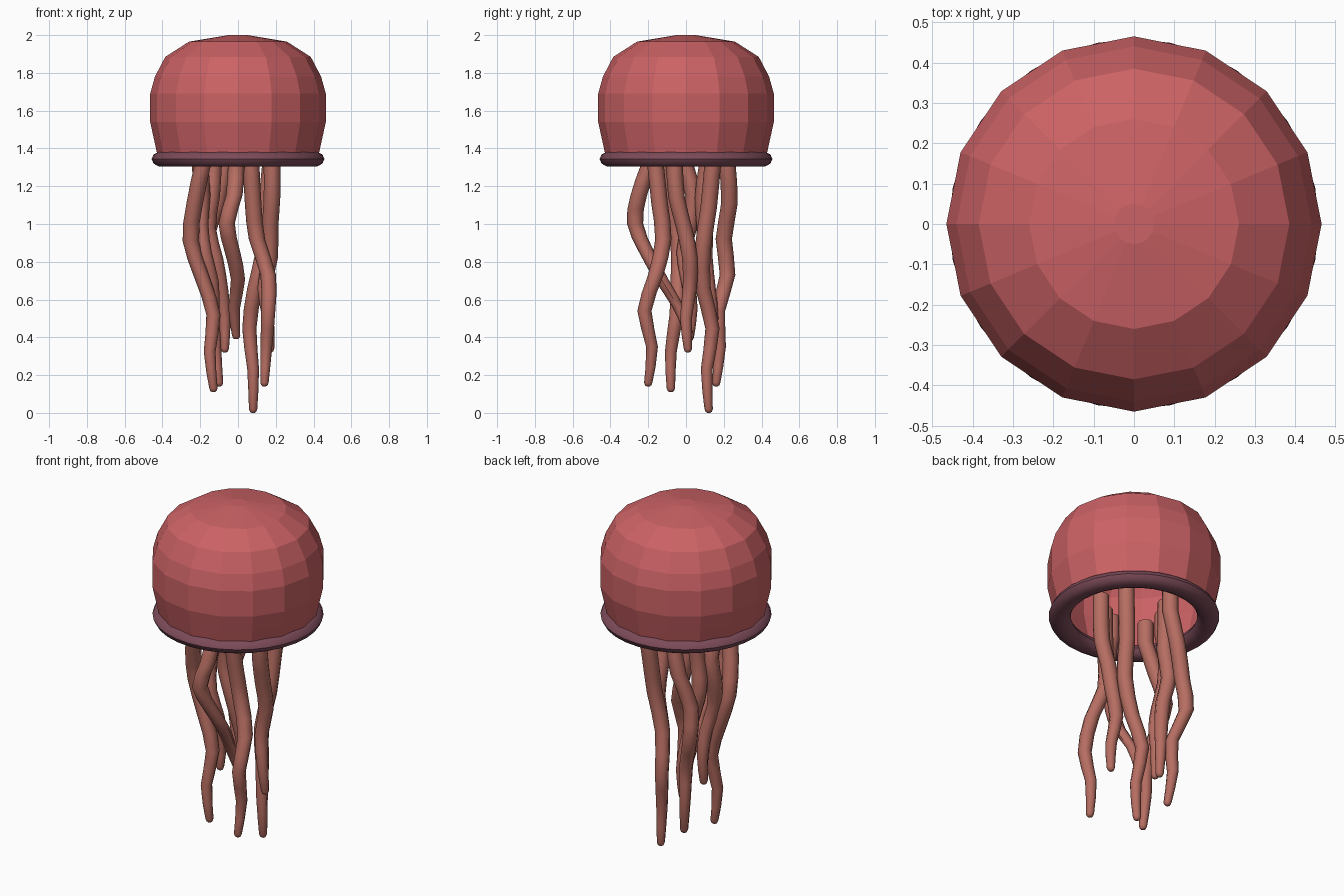
import bpy
import bmesh
import math
from mathutils import Vector

default_cube = bpy.data.objects.get("Cube")
if default_cube:
    bpy.data.objects.remove(default_cube, do_unlink=True)


def make_material(name, red, green, blue):
    material = bpy.data.materials.new(name)
    material.use_nodes = True
    colour = (red, green, blue, 1)
    material.diffuse_color = colour
    material.node_tree.nodes["Principled BSDF"].inputs["Base Color"].default_value = colour
    return material


def loft(name, rings, sides, material, smooth_angle, closed=False):
    """Skin a stack of horizontal circles, each given as (x, y, z, radius)."""
    bm = bmesh.new()
    loops = []
    for x, y, z, radius in rings:
        loop = []
        for i in range(sides):
            angle = math.tau * i / sides
            position = (x + radius * math.cos(angle), y + radius * math.sin(angle), z)
            loop.append(bm.verts.new(position))
        loops.append(loop)
    pairs = list(zip(loops, loops[1:]))
    if closed:
        pairs.append((loops[-1], loops[0]))
    else:
        bm.faces.new(loops[0])
        bm.faces.new(loops[-1])
    for lower, upper in pairs:
        for i in range(sides):
            j = (i + 1) % sides
            bm.faces.new((lower[i], lower[j], upper[j], upper[i]))
    bmesh.ops.recalc_face_normals(bm, faces=bm.faces)
    mesh = bpy.data.meshes.new(name)
    bm.to_mesh(mesh)
    bm.free()
    mesh.materials.append(material)
    part = bpy.data.objects.new(name, mesh)
    bpy.context.collection.objects.link(part)
    bpy.ops.object.select_all(action="DESELECT")
    part.select_set(True)
    bpy.context.view_layer.objects.active = part
    bpy.ops.object.shade_smooth_by_angle(angle=math.radians(smooth_angle))
    return part


bell_red = make_material("coral red", 0.6, 0.122, 0.13)
rim_purple = make_material("dusky plum", 0.2, 0.07, 0.1)
tentacle_pink = make_material("muted salmon", 0.47, 0.155, 0.122)

# Hollow faceted bell: outer dome down to the mouth, then the inner wall back up
outer = [(0.05, 2), (0.26, 1.965), (0.385, 1.885), (0.44, 1.78),
         (0.465, 1.69), (0.465, 1.54), (0.43, 1.38), (0.42, 1.34)]
inner = [(max(radius - 0.05, 0.02), z - 0.04 * (z > 1.7)) for radius, z in reversed(outer)]
loft("bell", [(0, 0, z, radius) for radius, z in outer + inner], 16, bell_red, 2)

# Flattened ring around the mouth
rim_sides = 10
rim_rings = []
for i in range(rim_sides):
    angle = math.tau * i / rim_sides
    rim_rings.append((0, 0, 1.344 + 0.042 * math.sin(angle), 0.398 + 0.06 * math.cos(angle)))
loft("bell_rim", rim_rings, 32, rim_purple, 40, closed=True)


def midpoint(before, start, end, after):
    """Halfway point of a smooth curve running through four points."""
    return (start + end) * 0.5625 - (before + after) * 0.0625


def tentacle(name, tip_height, across, along):
    """Wavy tapering arm; sideways offsets are in hundredths, from mouth to tip."""
    mouth_height = 1.3
    last = len(across) - 1
    drop = mouth_height - tip_height - 0.02
    path = [Vector((x / 100, y / 100, mouth_height - drop * i / last))
            for i, (x, y) in enumerate(zip(across, along))]
    smooth_path = []
    for i in range(last):
        smooth_path.append(path[i])
        smooth_path.append(midpoint(path[max(i - 1, 0)], path[i], path[i + 1], path[min(i + 2, last)]))
    smooth_path.append(path[last])
    # Root hidden inside the bell
    rings = [(path[0].x, path[0].y, 1.43, 0.044)]
    for point in smooth_path:
        t = (mouth_height - point.z) / drop
        rings.append((*point, 0.044 - 0.022 * t ** 3))
    # Rounded tip
    x, y, z, radius = rings[-1]
    rings.append((x, y, tip_height + 0.006, radius * 0.75))
    rings.append((x, y, tip_height, radius * 0.35))
    loft(name, rings, 8, tentacle_pink, 50)


tentacle("tentacle_front_right", 0.11, (-19, -23, -25, -19, -13, -15, -13), (-13, -9, -4, -4, -5, -8, -8))
tentacle("tentacle_front", 0.39, (-1, -2, -6, -3, 0, -2, -1), (-20, -25, -27, -21, -13, -4, 2))
tentacle("tentacle_front_left", 0.14, (7, 8, 10, 16, 16, 15, 14), (-16, -14, -12, -16, -22, -18, -20))
tentacle("tentacle_left", 0.32, (18, 18, 17, 17, 14, 16, 17), (-6, -5, -1, 2, 2, 0, 1))
tentacle("tentacle_back_left", 0, (17, 15, 14, 9, 6, 8, 8), (14, 12, 9, 9, 14, 11, 12))
tentacle("tentacle_back", 0.14, (-7, -11, -17, -18, -12, -12, -10), (22, 23, 20, 22, 17, 18, 16))
tentacle("tentacle_back_right", 0.32, (-13, -14, -16, -12, -9, -7, -7), (11, 9, 10, 10, 12, 14, 13))
tentacle("tentacle_right", 0.38, (-20, -19, -20, -18, -14, -13, -13), (0, 4, 2, -1, 1, 3, 2))
